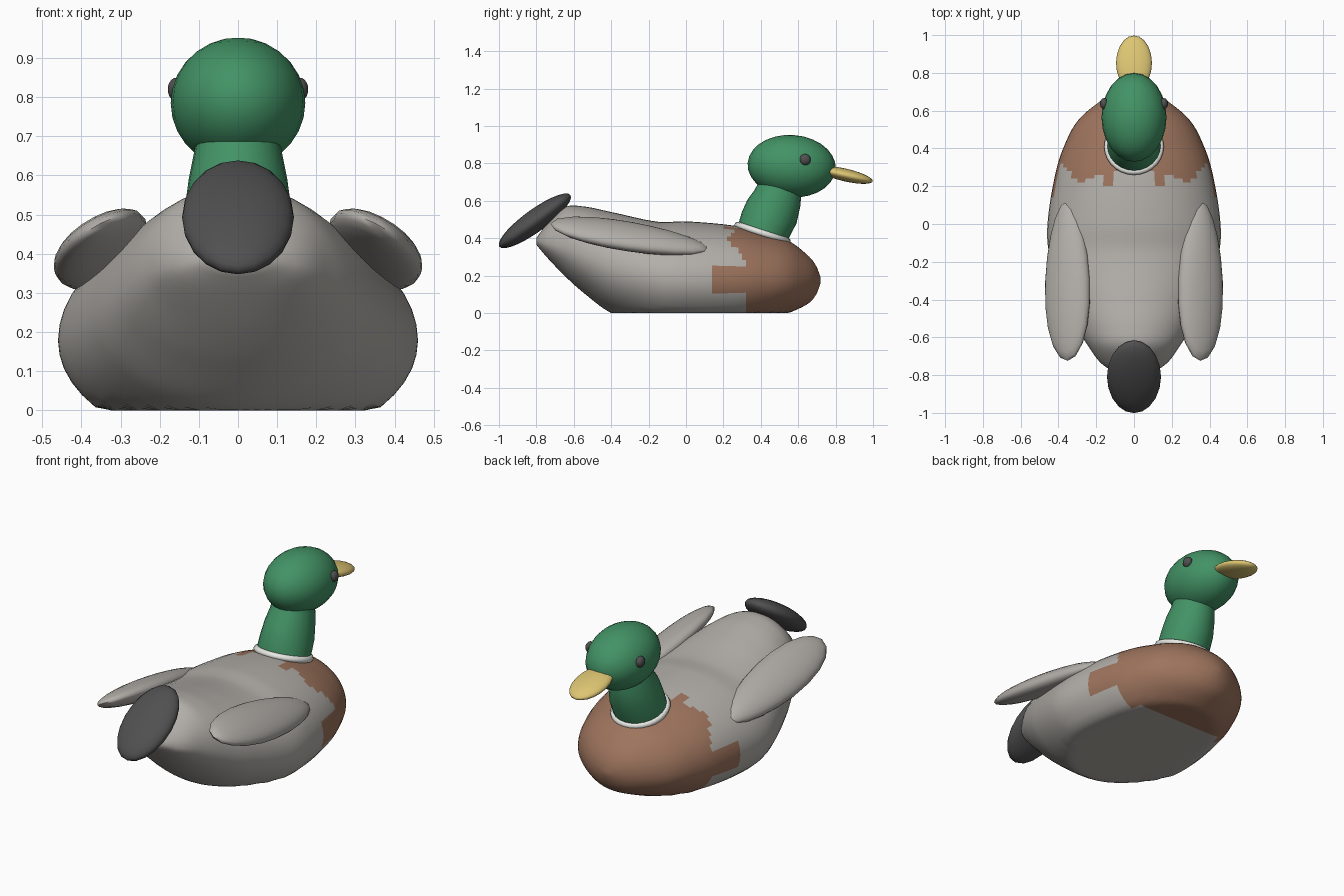
import bpy, bmesh, math
from mathutils import Euler, Vector

if "Cube" in bpy.data.objects:
    bpy.data.objects.remove(bpy.data.objects["Cube"])


def material(name, rgb):
    m = bpy.data.materials.new(name)
    m.diffuse_color = (*rgb, 1)
    m.use_nodes = True
    m.node_tree.nodes["Principled BSDF"].inputs["Base Color"].default_value = m.diffuse_color
    return m


GREY = material("warm grey", (0.45, 0.43, 0.40))
BROWN = material("chest brown", (0.34, 0.175, 0.11))
GREEN = material("head green", (0.055, 0.29, 0.13))
WHITE = material("collar white", (0.80, 0.80, 0.77))
YELLOW = material("bill yellow", (0.72, 0.56, 0.17))
DARK = material("dark grey", (0.08, 0.08, 0.08))


def finish(ob, mats, angle=40):
    for m in mats:
        ob.data.materials.append(m)
    bpy.ops.object.select_all(action='DESELECT')
    ob.select_set(True)
    bpy.context.view_layer.objects.active = ob
    bpy.ops.object.shade_smooth_by_angle(angle=math.radians(angle))
    return ob


def ellipsoid(name, loc, radii, mat, rot=(0, 0, 0), taper=0.0, seg=20, rings=14):
    """Sphere scaled to radii; taper narrows its width toward +y."""
    bpy.ops.mesh.primitive_uv_sphere_add(segments=seg, ring_count=rings, radius=1)
    ob = bpy.context.object
    ob.name = name
    turn = Euler([math.radians(a) for a in rot]).to_matrix()
    for v in ob.data.vertices:
        x, y, z = v.co
        p = Vector((x * radii[0] * (1 - taper * y), y * radii[1], z * radii[2]))
        v.co = turn @ p + Vector(loc)
    return finish(ob, [mat], 60)


def loft(name, rings):
    """Skin closed rings of points and cap both ends."""
    bm = bmesh.new()
    loops = [[bm.verts.new(p) for p in ring] for ring in rings]
    n = len(loops[0])
    for a, b in zip(loops, loops[1:]):
        for i in range(n):
            j = (i + 1) % n
            bm.faces.new((a[i], a[j], b[j], b[i]))
    bm.faces.new(loops[0])
    bm.faces.new(loops[-1])
    bmesh.ops.recalc_face_normals(bm, faces=bm.faces)
    me = bpy.data.meshes.new(name)
    bm.to_mesh(me)
    bm.free()
    ob = bpy.data.objects.new(name, me)
    bpy.context.collection.objects.link(ob)
    return ob


def sample(table, t, smooth=True):
    """Interpolate rows keyed by their first column."""
    k = 0
    while k < len(table) - 2 and t > table[k + 1][0]:
        k += 1
    a, b = table[k], table[k + 1]
    h = b[0] - a[0]
    u = min(max((t - a[0]) / h, 0), 1)
    if not smooth:
        return [p + (q - p) * u for p, q in zip(a[1:], b[1:])]
    pa, nb = table[max(k - 1, 0)], table[min(k + 2, len(table) - 1)]
    out = []
    for c in range(1, len(a)):
        m0 = (b[c] - pa[c]) / (b[0] - pa[0]) * h
        m1 = (nb[c] - a[c]) / (nb[0] - a[0]) * h
        out.append((2*u**3 - 3*u*u + 1) * a[c] + (u**3 - 2*u*u + u) * m0
                   + (3*u*u - 2*u**3) * b[c] + (u**3 - u*u) * m1)
    return out


# Body stations: y, bottom z, widest z, top z, half width
STATIONS = [
    (-0.80, 0.365, 0.385, 0.40, 0.06), (-0.75, 0.305, 0.37, 0.47, 0.16),
    (-0.65, 0.20, 0.35, 0.565, 0.24), (-0.55, 0.11, 0.31, 0.57, 0.30),
    (-0.40, 0.00, 0.25, 0.54, 0.37), (-0.15, -0.09, 0.19, 0.488, 0.45),
    (0.00, -0.10, 0.175, 0.49, 0.458), (0.25, -0.09, 0.175, 0.468, 0.42),
    (0.40, -0.06, 0.175, 0.435, 0.375), (0.55, 0.00, 0.175, 0.385, 0.295),
    (0.66, 0.055, 0.175, 0.30, 0.165), (0.70, 0.105, 0.175, 0.245, 0.085),
    (0.72, 0.16, 0.175, 0.19, 0.02)]
STEPS, SIDES = 76, 48
body_rings = []
for s in range(STEPS + 1):
    y = -0.80 + 1.52 * s / STEPS
    low, mid, top, w = sample(STATIONS, y)
    ring = []
    for i in range(SIDES):
        a = 2 * math.pi * i / SIDES
        r = top - mid if math.sin(a) > 0 else mid - low
        ring.append((w * math.cos(a), y, max(0, mid + r * math.sin(a))))
    body_rings.append(ring)
body = loft("body", body_rings)

# Brown breast with a jagged rear edge: |x| and rear limit on the back
JAGS = [(0, 0.28), (0.09, 0.28), (0.14, 0.19), (0.21, 0.29),
        (0.255, 0.19), (0.40, 0.33), (0.50, 0.33)]
for f in body.data.polygons:
    x, y, z = f.center
    if z < 0.01:
        limit = 0.38
    elif z < 0.10:
        limit = 0.32
    elif z < 0.25:
        limit = 0.145
    else:
        limit = sample(JAGS, abs(x), False)[0]
    f.material_index = int(y > limit)
finish(body, [GREY, BROWN], 40)

# Neck: y, z, half width, half depth, tilt
neck_rings = []
for y, z, rx, ry, tilt in [(0.40, 0.39, 0.14, 0.135, -18), (0.415, 0.44, 0.142, 0.14, -17),
                           (0.445, 0.51, 0.137, 0.149, -12), (0.47, 0.59, 0.126, 0.143, -6),
                           (0.49, 0.65, 0.114, 0.126, -2), (0.50, 0.70, 0.105, 0.11, 0)]:
    t = math.radians(tilt)
    neck_rings.append([(rx * math.cos(a), y + ry * math.sin(a) * math.cos(t),
                        z + ry * math.sin(a) * math.sin(t))
                       for a in (2 * math.pi * i / 24 for i in range(24))])
finish(loft("neck", neck_rings), [GREEN], 60)

# Collar ring around the neck base
bpy.ops.mesh.primitive_torus_add(major_segments=28, minor_segments=8,
                                 major_radius=0.14, minor_radius=0.018,
                                 location=(0, 0.41, 0.427),
                                 rotation=(math.radians(-18), 0, 0))
collar = bpy.context.object
collar.name = "collar"
finish(collar, [WHITE], 60)

# Head, bill and tail
ellipsoid("head", (0, 0.565, 0.785), (0.172, 0.236, 0.167), GREEN, rot=(-4, 0, 0), seg=24)
ellipsoid("bill", (0, 0.852, 0.738), (0.095, 0.15, 0.034), YELLOW, rot=(-13, 0, 0))
ellipsoid("tail", (0, -0.808, 0.493), (0.143, 0.235, 0.06), DARK, rot=(36, 0, 0))

# Paired wings and eyes
for side, label in ((1, "right"), (-1, "left")):
    ellipsoid(label + "_wing", (side * 0.352, -0.30, 0.408), (0.13, 0.43, 0.058), GREY,
              rot=(-10.5, side * 27, side * -5), taper=0.15)
    ellipsoid(label + "_eye", (side * 0.158, 0.637, 0.82), (0.022, 0.03, 0.03), DARK,
              seg=14, rings=10)
